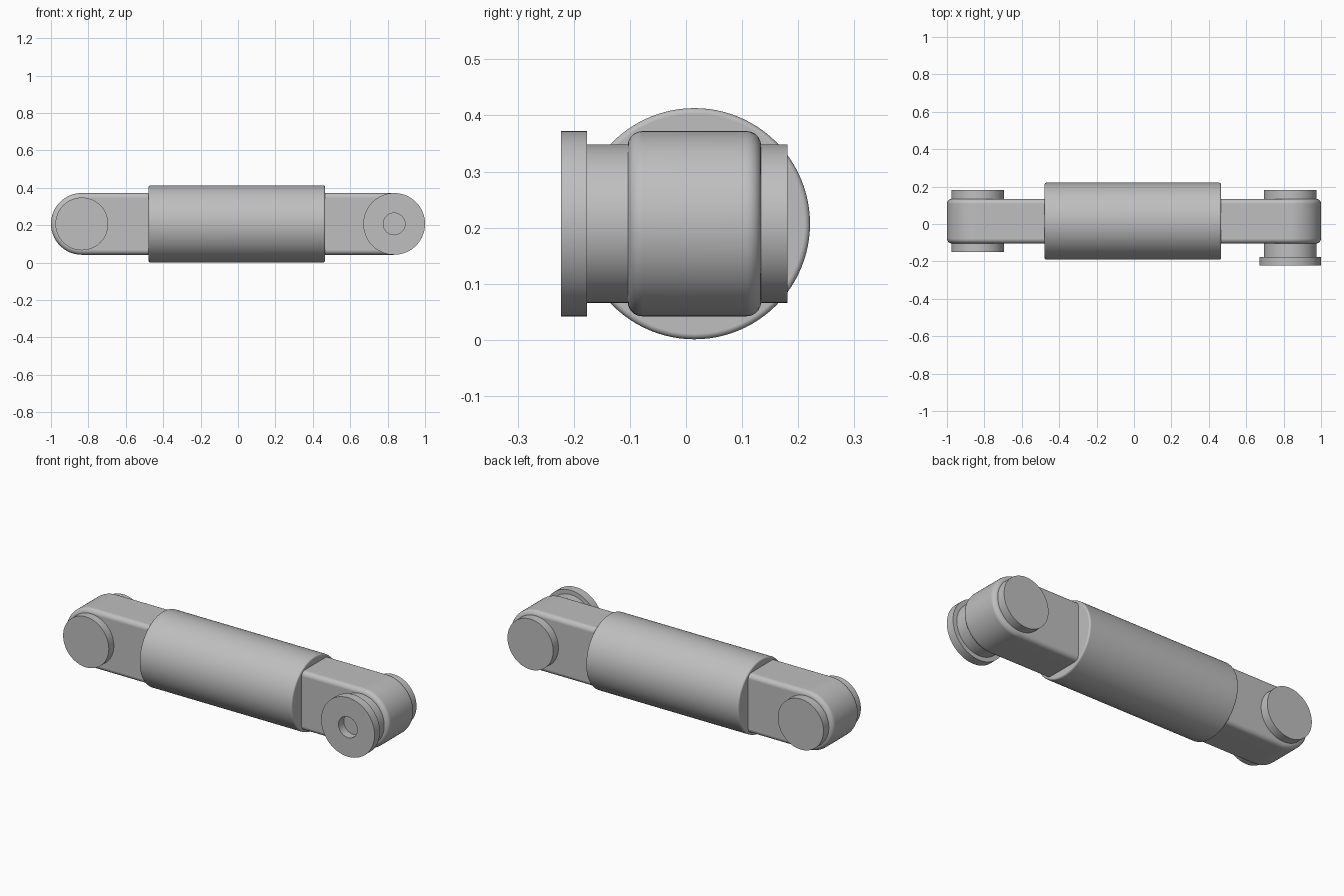
import bpy, bmesh
from math import sin, cos, pi, radians
from mathutils import Matrix, Vector

cube = bpy.data.objects.get("Cube")
if cube:
    bpy.data.objects.remove(cube, do_unlink=True)

MID_Y, MID_Z = 0.015, 0.207   # shared long axis of the link
PIN_X = 0.835                 # distance of each pin from the middle
EYE_R = 0.165                 # arm half height and eye radius
PIN_R = 0.141

steel = bpy.data.materials.new("grey_steel")
steel.use_nodes = True
GREY = (0.52, 0.52, 0.52, 1)
steel.diffuse_color = GREY
steel.node_tree.nodes["Principled BSDF"].inputs["Base Color"].default_value = GREY


def finish(name, bm):
    """Turn a bmesh into a smooth, sharp-edged object."""
    bmesh.ops.recalc_face_normals(bm, faces=bm.faces)
    for f in bm.faces:
        f.smooth = True
    mesh = bpy.data.meshes.new(name)
    bm.to_mesh(mesh)
    bm.free()
    mesh.set_sharp_from_angle(angle=radians(35))
    mesh.materials.append(steel)
    obj = bpy.data.objects.new(name, mesh)
    bpy.context.collection.objects.link(obj)
    mod = obj.modifiers.new("even_normals", "WEIGHTED_NORMAL")
    mod.keep_sharp = True
    return obj


def turned(name, profile, axis, centre, steps=96):
    """Revolve (distance along axis, radius) points; both ends are capped."""
    bm = bmesh.new()
    rings = []
    for along, r in profile:
        ring = []
        for i in range(steps):
            a = 2 * pi * i / steps
            p = (along, r * cos(a), r * sin(a)) if axis == "x" else (r * cos(a), along, r * sin(a))
            ring.append(bm.verts.new(Vector(p) + Vector(centre)))
        rings.append(ring)
    for lo, hi in zip(rings, rings[1:]):
        for i in range(steps):
            j = (i + 1) % steps
            bm.faces.new((lo[i], lo[j], hi[j], hi[i]))
    bm.faces.new(rings[0])
    bm.faces.new(rings[-1])
    return finish(name, bm)


def arm(name, side):
    """Flat bar with a round eye end and softened rims."""
    front, back, inner = -0.104, 0.134, 0.42
    bm = bmesh.new()
    outline = [(inner, -EYE_R)]
    outline += [(PIN_X + EYE_R * cos(a), EYE_R * sin(a))
                for a in (-pi / 2 + pi * i / 48 for i in range(49))]
    outline += [(inner, EYE_R)]
    face = bm.faces.new([bm.verts.new((side * x, front, MID_Z + z)) for x, z in outline])
    ext = bmesh.ops.extrude_face_region(bm, geom=[face])
    moved = [g for g in ext["geom"] if isinstance(g, bmesh.types.BMVert)]
    bmesh.ops.translate(bm, verts=moved, vec=(0, back - front, 0))
    # Soften the outline of both flat sides, but not the end hidden in the barrel
    rims = [e for e in bm.edges
            if abs(e.verts[0].co.y - e.verts[1].co.y) < 1e-5
            and max(abs(v.co.x) for v in e.verts) > inner + 0.01]
    bmesh.ops.bevel(bm, geom=rims, offset=0.026, offset_type="OFFSET",
                    segments=5, profile=0.5, affect="EDGES")
    return finish(name, bm)


# Barrel with small rounded rims
R, SOFT = 0.206, 0.01
arc = [(SOFT * (1 - cos(t)), R - SOFT * (1 - sin(t))) for t in (pi / 2 * i / 4 for i in range(5))]
START, END = -0.478, 0.466
barrel = [(START + d, r) for d, r in arc] + [(END - d, r) for d, r in reversed(arc)]
turned("barrel", barrel, "x", (0, MID_Y, MID_Z))

# Arms on both ends
arm("left_arm", 1)
arm("right_arm", -1)

# Plain pin through the right eye
turned("right_pin", [(-0.149, PIN_R), (0.181, PIN_R)], "y", (-PIN_X, 0, MID_Z))

# Left pin with a wide head and a round socket in its front
turned("left_pin", [(0.181, PIN_R), (-0.176, PIN_R), (-0.176, EYE_R), (-0.223, EYE_R),
                    (-0.223, 0.058), (-0.176, 0.058)], "y", (PIN_X, 0, MID_Z))
